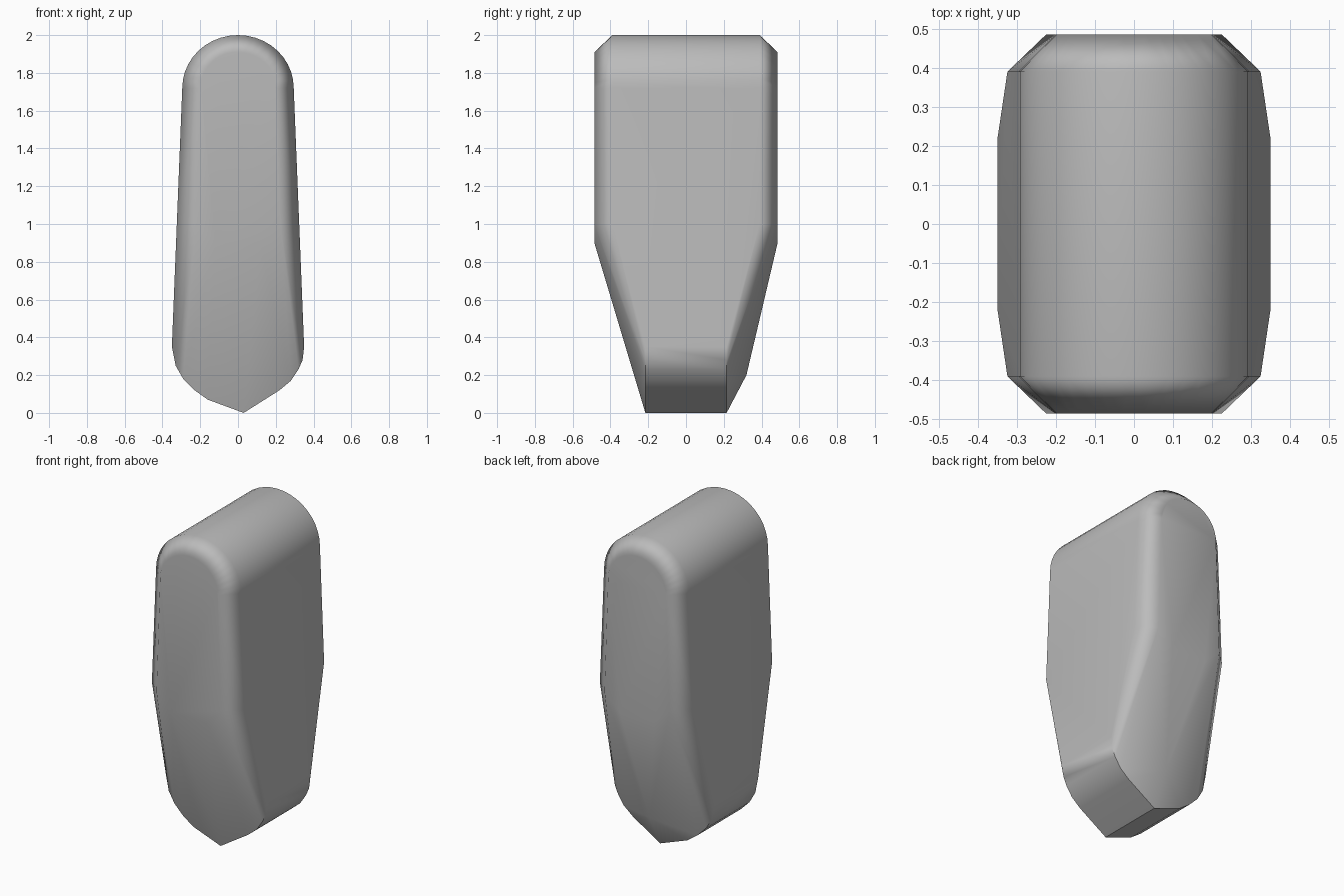
import bpy, bmesh
from math import sin, cos, pi, radians

cube = bpy.data.objects.get("Cube")
if cube:
    bpy.data.objects.remove(cube, do_unlink=True)

grey = bpy.data.materials.new("mid_grey")
grey.use_nodes = True
colour = (0.5, 0.5, 0.5, 1)
grey.diffuse_color = colour
grey.node_tree.nodes["Principled BSDF"].inputs["Base Color"].default_value = colour


def arch(half_width, spring, rise, steps=20):
    """Half-ellipse arch as x, z points."""
    return [(half_width * cos(pi * i / steps), spring + rise * sin(pi * i / steps))
            for i in range(steps + 1)]


# Cross-sections as x, z outlines
crown = arch(0.295, 1.72, 0.28) + [(-0.324, 1.0), (0.324, 1.0)]
end_cap = arch(0.2, 1.72, 0.19) + [(-0.225, 1.0), (-0.12, 0.9), (0.12, 0.9), (0.225, 1.0)]
keel = [(0.35, 0.35), (0.342, 0.28), (0.32, 0.23), (0.28, 0.17), (0.22, 0.12), (0.03, 0),
        (-0.16, 0.07), (-0.23, 0.12), (-0.29, 0.18), (-0.33, 0.25), (-0.35, 0.35)]

# Body: one convex skin over mirrored sections, with a slight bulge low on the back
bm = bmesh.new()
for outline, depth in ((end_cap, 0.485), (crown, 0.39), (keel, 0.215)):
    for side in (-1, 1):
        for x, z in outline:
            bm.verts.new((x, side * depth, z))
bm.verts.new((0.03, 0.32, 0.2))
hull = bmesh.ops.convex_hull(bm, input=bm.verts)
loose = [v for v in bm.verts if not v.link_faces]
bmesh.ops.delete(bm, geom=loose, context='VERTS')
bmesh.ops.dissolve_limit(bm, angle_limit=radians(1), verts=bm.verts, edges=bm.edges)
bmesh.ops.recalc_face_normals(bm, faces=bm.faces)

mesh = bpy.data.meshes.new("body")
bm.to_mesh(mesh)
bm.free()
mesh.materials.append(grey)
body = bpy.data.objects.new("body", mesh)
bpy.context.collection.objects.link(body)

# Soft shading that keeps the broad faces flat
bpy.context.view_layer.objects.active = body
body.select_set(True)
bpy.ops.object.shade_smooth_by_angle(angle=radians(50))
weighted = body.modifiers.new("flat_faces", 'WEIGHTED_NORMAL')
weighted.keep_sharp = True
